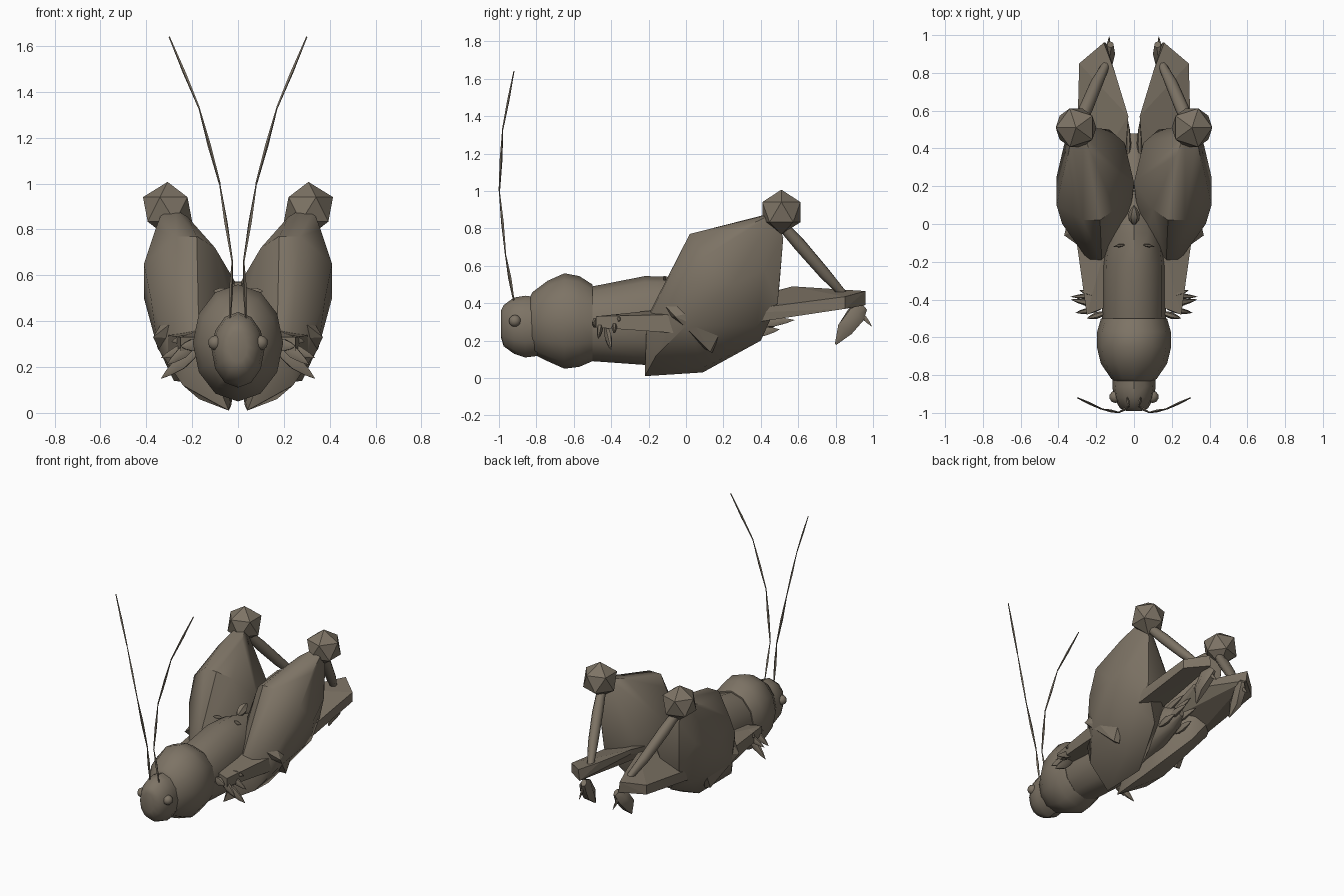
import bpy, bmesh, math
from mathutils import Vector

if "Cube" in bpy.data.objects:
    bpy.data.objects.remove(bpy.data.objects["Cube"])

shell = bpy.data.materials.new("grey_brown_shell")
shell.diffuse_color = (0.205, 0.172, 0.13, 1)
shell.use_nodes = True
shell.node_tree.nodes["Principled BSDF"].inputs["Base Color"].default_value = shell.diffuse_color


def finish(name, bm, mirror=False, angle=35):
    bmesh.ops.recalc_face_normals(bm, faces=bm.faces)
    me = bpy.data.meshes.new(name)
    bm.to_mesh(me)
    bm.free()
    ob = bpy.data.objects.new(name, me)
    bpy.context.collection.objects.link(ob)
    me.materials.append(shell)
    bpy.ops.object.select_all(action='DESELECT')
    ob.select_set(True)
    bpy.context.view_layer.objects.active = ob
    if angle:
        bpy.ops.object.shade_smooth_by_angle(angle=math.radians(angle))
    if mirror:
        ob.modifiers.new("both_sides", 'MIRROR')
    return ob


def skin(bm, rings):
    """Bridge equal rings of points and cap both ends."""
    vs = [[bm.verts.new(p) for p in r] for r in rings]
    n = len(vs[0])
    for a, b in zip(vs, vs[1:]):
        for i in range(n):
            j = (i + 1) % n
            bm.faces.new((a[i], a[j], b[j], b[i]))
    bm.faces.new(vs[0])
    bm.faces.new(vs[-1][::-1])


def body(name, rings, sides=12):
    """Loft ellipses (y, bottom z, top z, half width) along the body."""
    bm = bmesh.new()
    out = []
    for y, lo, hi, w in rings:
        out.append([(w * math.sin(2 * math.pi * i / sides), y,
                     (lo + hi) / 2 + (hi - lo) / 2 * math.cos(2 * math.pi * i / sides))
                    for i in range(sides)])
    skin(bm, out)
    return finish(name, bm, angle=40)


def limb(name, pts, radii, sides=6, flat=1.0, mirror=True, angle=45):
    """Tapered tube through points."""
    bm = bmesh.new()
    pts = [Vector(p) for p in pts]
    rings = []
    for i, (p, r) in enumerate(zip(pts, radii)):
        d = pts[min(i + 1, len(pts) - 1)] - pts[max(i - 1, 0)]
        q = d.to_track_quat('Z', 'Y')
        rings.append([p + q @ Vector((r * flat * math.cos(2 * math.pi * k / sides),
                                      r * math.sin(2 * math.pi * k / sides), 0))
                      for k in range(sides)])
    skin(bm, rings)
    return finish(name, bm, mirror, angle)


def leaf(name, a, b, r, flat=0.6, mirror=True):
    """Pointed spindle from a to b."""
    a, b = Vector(a), Vector(b)
    return limb(name, [a.lerp(b, t) for t in (0, .2, .5, .8, 1)],
                [r * k for k in (.3, .8, 1, .55, .03)], 6, flat, mirror)


def hull(name, pts, angle=35):
    bm = bmesh.new()
    for p in pts:
        bm.verts.new(p)
    res = bmesh.ops.convex_hull(bm, input=bm.verts[:])
    loose = [v for v in bm.verts if not v.link_faces]
    bmesh.ops.delete(bm, geom=loose, context='VERTS')
    return finish(name, bm, True, angle)


def ball(name, loc, r, sub, angle):
    bm = bmesh.new()
    bmesh.ops.create_icosphere(bm, subdivisions=sub, radius=r)
    for v in bm.verts:
        v.co += Vector(loc)
    return finish(name, bm, True, angle)


# body segments
body("head", [(-.99, .22, .36, .04), (-.975, .17, .39, .075), (-.92, .13, .43, .105),
              (-.86, .11, .44, .115), (-.78, .12, .43, .11)])
body("thorax", [(-.84, .18, .42, .09), (-.82, .13, .46, .12), (-.74, .09, .52, .175),
                (-.65, .05, .56, .197), (-.57, .06, .545, .195), (-.5, .09, .5, .175)])
body("abdomen", [(-.55, .1, .48, .16), (-.5, .09, .49, .17), (-.22, .07, .545, .17),
                 (-.05, .08, .54, .15), (.2, .14, .47, .12), (.4, .22, .38, .07),
                 (.48, .28, .33, .02)])

# eyes and antennae
ball("eye", (.098, -.915, .305), .033, 2, 40)
path = [(.035, -.92, .41), (.025, -.965, .66), (.08, -.998, 1.0),
        (.17, -.98, 1.33), (.3, -.92, 1.64)]
for i, (a, b) in enumerate(zip(path, path[1:])):
    a, b = Vector(a), Vector(b)
    limb(f"antenna_section_{i + 1}", [a, a.lerp(b, .5), b],
         [.004, .009 - .0007 * i, .003], 4)

# hind thighs
hull("hind_thigh", [
    (.04, -.22, .01), (.17, -.21, .32), (.23, -.21, .3), (.24, -.16, .12),
    (.03, .09, .03), (.17, .1, .06), (.0, .12, .22), (.0, .22, .55), (.02, .05, .45),
    (.1, .08, .72), (.18, .02, .77), (.27, .02, .77), (.38, 0, .5), (.41, .1, .65),
    (.41, .25, .5), (.35, .0, .28), (.37, .42, .58), (.36, .3, .8), (.22, .36, .855),
    (.27, .47, .885), (.33, .47, .88), (.31, .52, .75), (.29, .49, .4), (.13, .5, .5),
    (.05, .43, .52), (.03, .3, .28), (.16, .4, .2), (.3, .38, .28)], 38)

# hind knees, shins and feet
ball("hind_knee", (.307, .51, .887), .12, 1, 0)
limb("hind_shin", [(.29, .52, .81), (.255, .61, .71), (.2, .74, .56), (.15, .84, .45)],
     [.03, .036, .033, .022], 8)
limb("hind_foot", [(.125, .95, .38), (.14, .91, .34), (.15, .85, .26), (.14, .8, .18)],
     [.025, .055, .05, .005], 6, .75)
leaf("hind_claw", (.14, .91, .37), (.13, .995, .275), .014)

# middle legs: sloping blade behind, faceted joint, blade in front
hull("rear_blade", [
    (.3, .12, .26), (.31, .12, .34), (.29, .85, .37), (.29, .85, .435),
    (.15, .96, .39), (.16, .96, .465), (.1, .8, .475), (.03, .57, .49),
    (.03, .57, .46), (.05, .3, .42), (.06, .3, .36)], 0)
hull("middle_joint", [
    (.3, -.11, .385), (.31, -.03, .43), (.3, .2, .385), (.29, .21, .3), (.37, -.06, .33),
    (.24, .14, .135), (.28, .13, .14), (.34, .05, .28), (.15, .05, .38),
    (.15, .02, .2), (.2, -.11, .32)], 0)
hull("front_blade", [
    (.25, -.48, .27), (.25, -.48, .33), (.31, -.05, .24), (.31, -.05, .34),
    (.1, -.42, .28), (.1, -.42, .33), (.12, 0, .28), (.12, 0, .38)], 0)

# front claws
leaf("front_claw_lower", (.17, -.43, .28), (.335, -.4, .15), .032)
leaf("front_claw_middle", (.18, -.45, .31), (.31, -.47, .21), .028)
leaf("front_claw_outer", (.19, -.38, .3), (.335, -.385, .24), .025)
leaf("front_claw_upper", (.2, -.38, .33), (.29, -.35, .31), .022)
leaf("front_claw_inner", (.15, -.47, .3), (.25, -.5, .29), .03)

# tail spikes and ridge bumps along the back
leaf("tail_spike_long", (.03, .36, .29), (.04, .58, .31), .028)
leaf("tail_spike_upper", (.03, .32, .35), (.03, .54, .4), .026)
leaf("tail_spike_lower", (.07, .34, .24), (.07, .5, .26), .028)
leaf("back_spike", (.05, -.11, .535), (.11, -.12, .53), .014)
leaf("back_ridge_bump", (0, .0, .52), (0, .1, .57), .032, 1, False)
